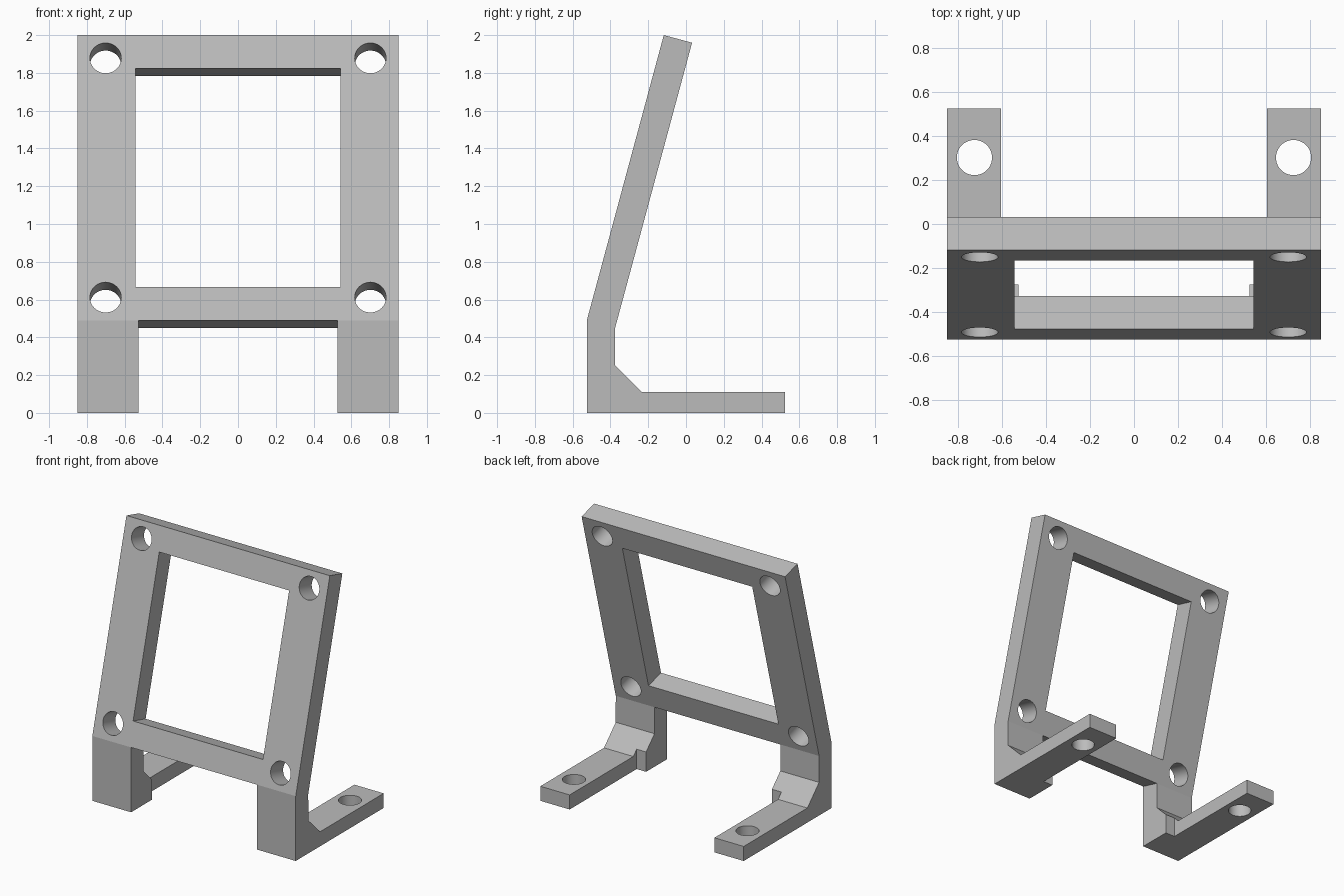
import bpy, bmesh, math
from mathutils import Vector, Matrix

cube = bpy.data.objects.get("Cube")
if cube:
    bpy.data.objects.remove(cube, do_unlink=True)

grey = bpy.data.materials.new("plain grey")
grey.use_nodes = True
COLOUR = (0.5, 0.5, 0.5, 1)
grey.diffuse_color = COLOUR
grey.node_tree.nodes["Principled BSDF"].inputs["Base Color"].default_value = COLOUR

HALF_W = 0.85
THICK = 0.155
LEAN = math.radians(15.1)
UP = Vector((0, math.sin(LEAN), math.cos(LEAN)))      # along the leaning panel
BACK = Vector((0, math.cos(LEAN), -math.sin(LEAN)))   # through its thickness
KNEE = Vector((0, -0.525, 0.49))                      # bottom front edge of the panel
LENGTH = 1.564


def panel_point(along, depth):
    p = KNEE + UP * along + BACK * depth
    return (p.y, p.z)


def prism(name, profile, half):
    """Extrude a (y, z) profile across x from -half to half."""
    bm = bmesh.new()
    face = bm.faces.new([bm.verts.new((-half, y, z)) for y, z in profile])
    new = bmesh.ops.extrude_face_region(bm, geom=[face])["geom"]
    moved = [v for v in new if isinstance(v, bmesh.types.BMVert)]
    bmesh.ops.translate(bm, verts=moved, vec=(2 * half, 0, 0))
    bmesh.ops.recalc_face_normals(bm, faces=bm.faces)
    return finish(name, bm)


def rod(name, centre, axis, radius, depth):
    """Round cutter centred on a point, pointing along an axis."""
    bm = bmesh.new()
    turn = axis.to_track_quat("Z", "Y").to_matrix().to_4x4()
    bmesh.ops.create_cone(bm, cap_ends=True, segments=48, radius1=radius, radius2=radius,
                          depth=depth, matrix=Matrix.Translation(centre) @ turn)
    return finish(name, bm)


def finish(name, bm):
    mesh = bpy.data.meshes.new(name)
    bm.to_mesh(mesh)
    bm.free()
    mesh.materials.append(grey)
    obj = bpy.data.objects.new(name, mesh)
    bpy.context.collection.objects.link(obj)
    return obj


# Bracket body: foot, chamfered heel, upright and leaning panel in one side profile
bracket = prism("bracket", [
    (-0.525, 0), (0.525, 0), (0.525, 0.11), (-0.235, 0.11), (-0.375, 0.25),
    panel_point(0, THICK), panel_point(LENGTH, THICK), panel_point(LENGTH, 0),
    panel_point(0, 0)], HALF_W)

# Window through the panel
cutters = [prism("window_cutter", [
    panel_point(0.183, -0.1), panel_point(0.183, 0.3),
    panel_point(1.382, 0.3), panel_point(1.382, -0.1)], 0.543)]

# Gap between the two legs, under the panel's bottom edge
cutters.append(prism("leg_gap_cutter", [
    panel_point(0, -0.2), panel_point(0, THICK), (0.8, 0.4), (0.8, -0.2), (-0.7, -0.2)], 0.526))

# Wider gap that narrows the feet behind the heel
cutters.append(prism("foot_gap_cutter", [
    (-0.275, -0.2), (0.8, -0.2), (0.8, 0.3), (-0.275, 0.3)], 0.605))

# Screw holes: four in the panel, one in each foot
for side in (-1, 1):
    for along in (0.126, 1.438):
        centre = KNEE + UP * along + BACK * THICK / 2 + Vector((side * 0.701, 0, 0))
        cutters.append(rod("panel_hole_cutter", centre, BACK, 0.083, 0.4))
    cutters.append(rod("foot_hole_cutter", Vector((side * 0.725, 0.302, 0.05)),
                       Vector((0, 0, 1)), 0.08, 0.4))

bpy.ops.object.select_all(action="DESELECT")
bpy.context.view_layer.objects.active = bracket
bracket.select_set(True)
for cutter in cutters:
    cut = bracket.modifiers.new(cutter.name, "BOOLEAN")
    cut.operation = "DIFFERENCE"
    cut.solver = "EXACT"
    cut.object = cutter
    bpy.ops.object.modifier_apply(modifier=cut.name)
    bpy.data.objects.remove(cutter, do_unlink=True)

bpy.ops.object.shade_smooth_by_angle(angle=math.radians(30))
# Keep the shallow bend flat and only smooth the hole walls
for poly in bracket.data.polygons:
    poly.use_smooth = poly.area < 0.004
